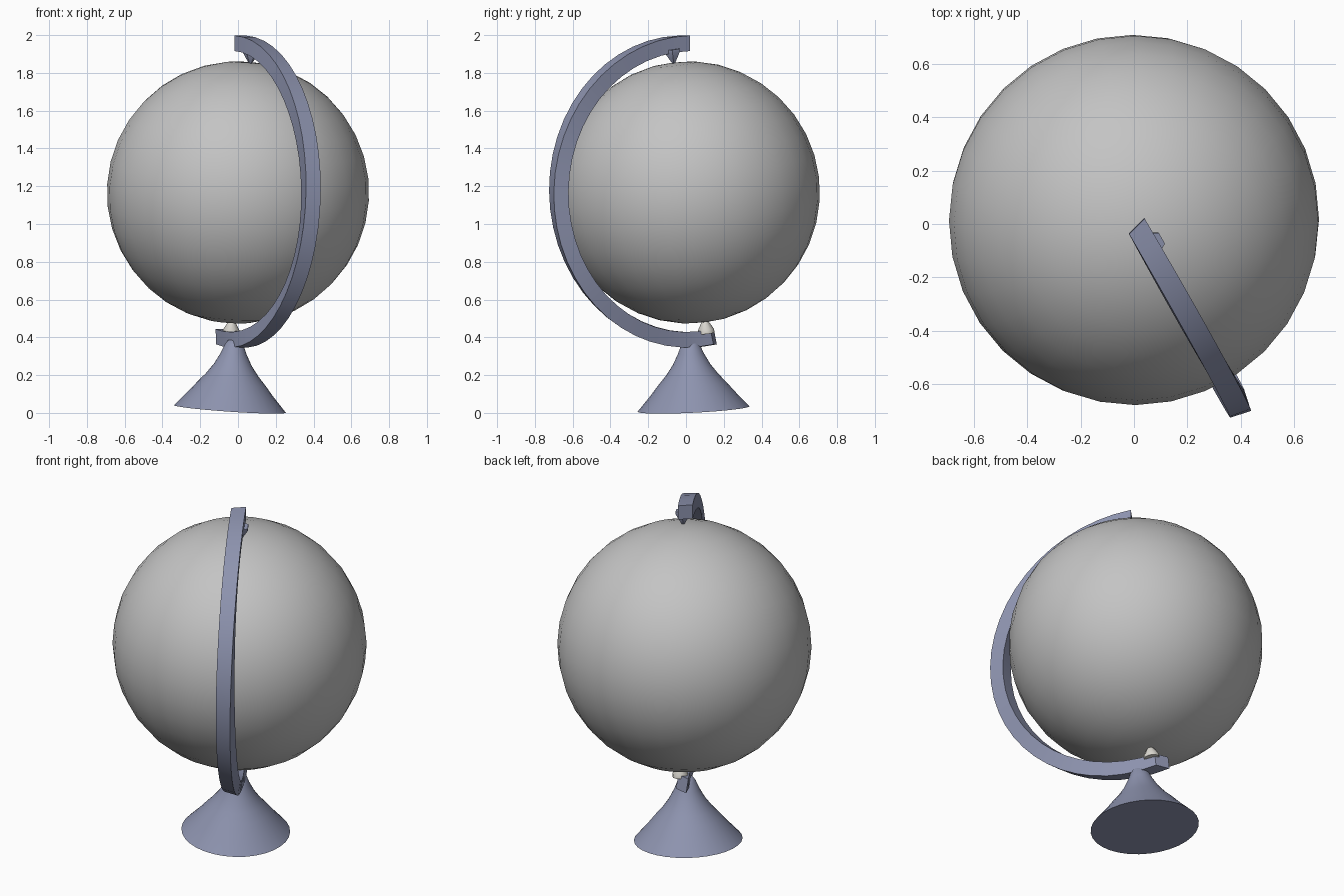
import bpy, bmesh, math
from mathutils import Vector

if "Cube" in bpy.data.objects:
    bpy.data.objects.remove(bpy.data.objects["Cube"])


def material(name, rgb):
    m = bpy.data.materials.new(name)
    m.diffuse_color = (*rgb, 1)
    m.use_nodes = True
    m.node_tree.nodes["Principled BSDF"].inputs["Base Color"].default_value = m.diffuse_color
    return m


GREY = material("globe grey", (0.55, 0.55, 0.55))
BLUE = material("slate blue", (0.27, 0.295, 0.43))
IVORY = material("ivory", (0.70, 0.68, 0.63))


def finish(name, bm, mat, angle=40):
    bmesh.ops.recalc_face_normals(bm, faces=bm.faces)
    me = bpy.data.meshes.new(name)
    bm.to_mesh(me)
    bm.free()
    me.materials.append(mat)
    ob = bpy.data.objects.new(name, me)
    bpy.context.collection.objects.link(ob)
    bpy.ops.object.select_all(action='DESELECT')
    ob.select_set(True)
    bpy.context.view_layer.objects.active = ob
    bpy.ops.object.shade_smooth_by_angle(angle=math.radians(angle))
    return ob


def place(ob, loc, axis):
    """Move an object and tip its z axis along the given direction."""
    ob.location = loc
    ob.rotation_euler = Vector((0, 0, 1)).rotation_difference(Vector(axis)).to_euler()


def skin(name, rings, mat):
    """Join rings of points into a capped tube."""
    bm = bmesh.new()
    vs = [[bm.verts.new(p) for p in r] for r in rings]
    n = len(vs[0])
    for a, b in zip(vs, vs[1:]):
        for i in range(n):
            j = (i + 1) % n
            bm.faces.new((a[i], a[j], b[j], b[i]))
    bm.faces.new(vs[0])
    bm.faces.new(vs[-1])
    return finish(name, bm, mat)


def lathe(name, profile, sides, mat):
    """Solid of revolution from (radius, height) points."""
    turn = [2 * math.pi * i / sides for i in range(sides)]
    return skin(name, [[(r * math.cos(a), r * math.sin(a), z) for a in turn]
                       for r, z in profile], mat)


AXIS = (0.066, -0.115, 1)

# Globe ball, tipped on its axis
bm = bmesh.new()
bmesh.ops.create_uvsphere(bm, u_segments=32, v_segments=18, radius=0.694)
place(finish("globe", bm, GREY), (0, 0.015, 1.167), AXIS)

# Half-ring arm with a square section that twists slowly from top to bottom
CENTRE = Vector((0.0, 0.01, 1.172))
R, HALF, STEPS = 0.785, 0.041, 28
plane = math.radians(-60.5)
rings = []
for k in range(STEPS + 1):
    t = k / STEPS
    th = math.radians(1.5 + t * 190)
    p = CENTRE + R * Vector((math.cos(plane) * math.sin(th),
                             math.sin(plane) * math.sin(th), math.cos(th)))
    az = math.radians(-45 - 58 * t)
    out = Vector((math.cos(az) * math.sin(th), math.sin(az) * math.sin(th), math.cos(th)))
    side = Vector((-math.sin(az), math.cos(az), 0))
    rings.append([p + HALF * (a * side + b * out)
                  for a, b in ((-1, -1), (1, -1), (1, 1), (-1, 1))])
skin("ring_arm", rings, BLUE)

# Flared foot, slightly tipped
foot = lathe("foot", [(0.297, 0), (0.225, 0.08), (0.18, 0.135), (0.14, 0.18), (0.10, 0.235),
                      (0.068, 0.295), (0.05, 0.34), (0.035, 0.362), (0.01, 0.37)], 32, BLUE)
place(foot, (-0.043, 0.04, 0.021), (0.068, -0.05, 1))

# Pivot pins at both poles
lower = lathe("lower_pin", [(0.043, 0), (0.043, 0.02), (0.012, 0.075)], 12, IVORY)
place(lower, (-0.037, 0.108, 0.42), AXIS)
upper = lathe("upper_pin", [(0.008, 0), (0.046, 0.06), (0.046, 0.075)], 6, BLUE)
place(upper, (0.065, -0.065, 1.85), AXIS)
